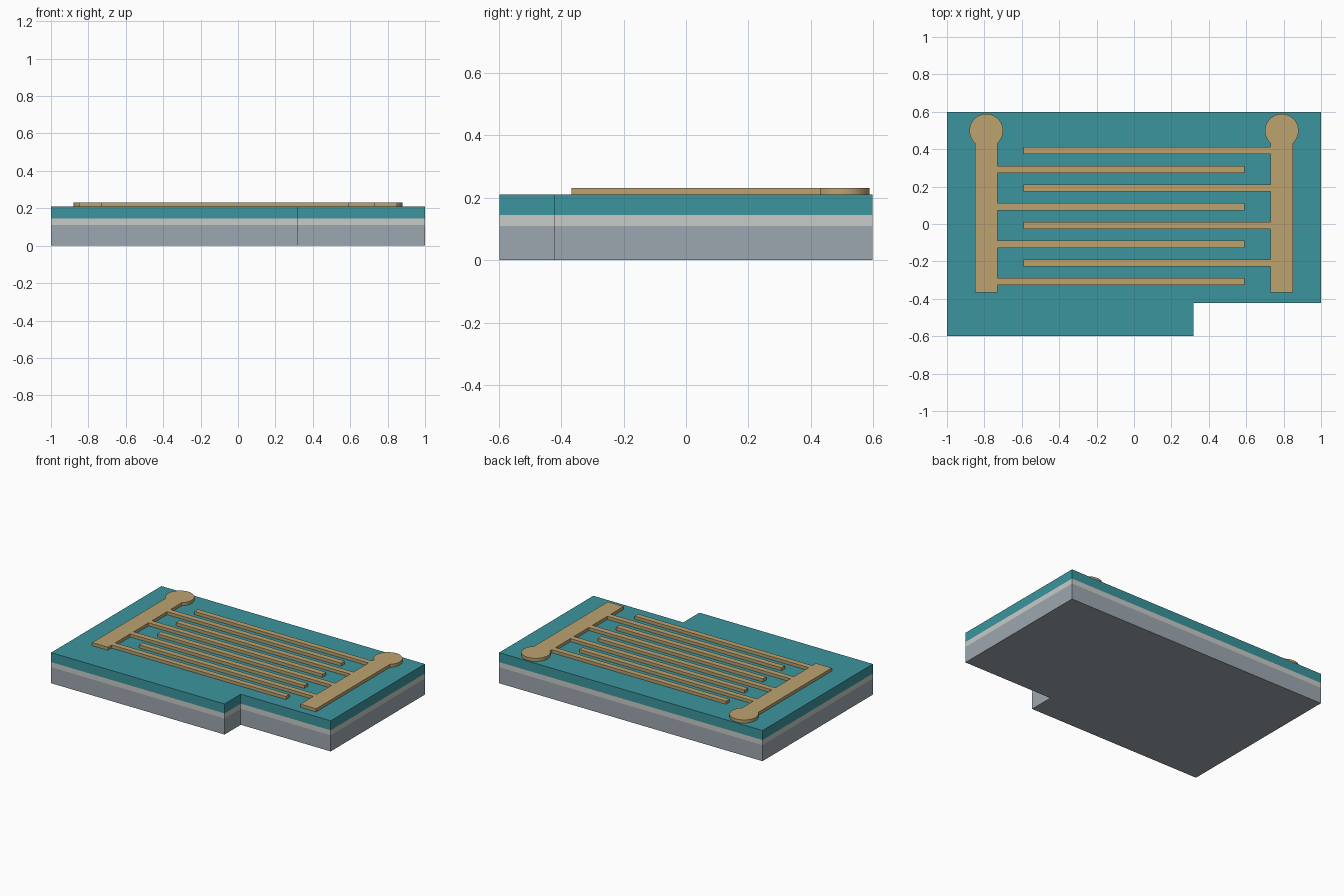
import bpy, bmesh, math

if "Cube" in bpy.data.objects:
    bpy.data.objects.remove(bpy.data.objects["Cube"])


def material(name, r, g, b):
    """Flat colour given as 0-255 display values, stored as linear."""
    def lin(c):
        c /= 255
        return c / 12.92 if c <= 0.04045 else ((c + 0.055) / 1.055) ** 2.4
    m = bpy.data.materials.new(name)
    m.diffuse_color = (lin(r), lin(g), lin(b), 1)
    m.use_nodes = True
    m.node_tree.nodes["Principled BSDF"].inputs["Base Color"].default_value = m.diffuse_color
    return m


def plate(name, outline, z0, z1, mat):
    """Extrude a flat outline from z0 to z1."""
    bm = bmesh.new()
    base = bm.faces.new([bm.verts.new((x, y, z0)) for x, y in outline])
    ext = bmesh.ops.extrude_face_region(bm, geom=[base], use_keep_orig=True)
    for v in ext["geom"]:
        if isinstance(v, bmesh.types.BMVert):
            v.co.z = z1
    bmesh.ops.recalc_face_normals(bm, faces=bm.faces)
    mesh = bpy.data.meshes.new(name)
    bm.to_mesh(mesh)
    bm.free()
    obj = bpy.data.objects.new(name, mesh)
    bpy.context.collection.objects.link(obj)
    mesh.materials.append(mat)
    return obj


def comb(side, first_y):
    """Outline of a bus bar with four fingers and a round pad."""
    outer, inner, tip, half = -0.85, -0.73, 0.592, 0.019
    pts = [(outer, -0.367), (inner, -0.367)]
    for i in range(4):
        y = first_y + 0.2 * i
        pts += [(inner, y - half), (tip, y - half), (tip, y + half), (inner, y + half)]
    # round pad, open where it meets the bar
    radius, cx, cy, steps = 0.09, -0.79, 0.499, 48
    gap = math.asin((inner - cx) / radius)
    start, sweep = -math.pi / 2 + gap, 2 * math.pi - 2 * gap
    for i in range(steps + 1):
        a = start + sweep * i / steps
        pts.append((cx + radius * math.cos(a), cy + radius * math.sin(a)))
    return [(side * x, y) for x, y in pts]


gray = material("substrate gray", 157, 167, 176)
pale = material("pale oxide", 200, 203, 199)
teal = material("teal film", 59, 149, 157)
gold = material("gold metal", 189, 163, 112)

# Stacked slabs with one notched corner
slab = [(-1, -0.598), (0.317, -0.598), (0.317, -0.423), (1, -0.423), (1, 0.598), (-1, 0.598)]
plate("substrate", slab, 0, 0.11, gray)
plate("insulating_layer", slab, 0.11, 0.145, pale)
plate("film_layer", slab, 0.145, 0.21, teal)

# Interleaved comb electrodes
for name, side, first_y in (("left_electrode", 1, -0.308), ("right_electrode", -1, -0.208)):
    obj = plate(name, comb(side, first_y), 0.21, 0.231, gold)
    bpy.ops.object.select_all(action='DESELECT')
    obj.select_set(True)
    bpy.context.view_layer.objects.active = obj
    bpy.ops.object.shade_smooth_by_angle(angle=math.radians(30))
